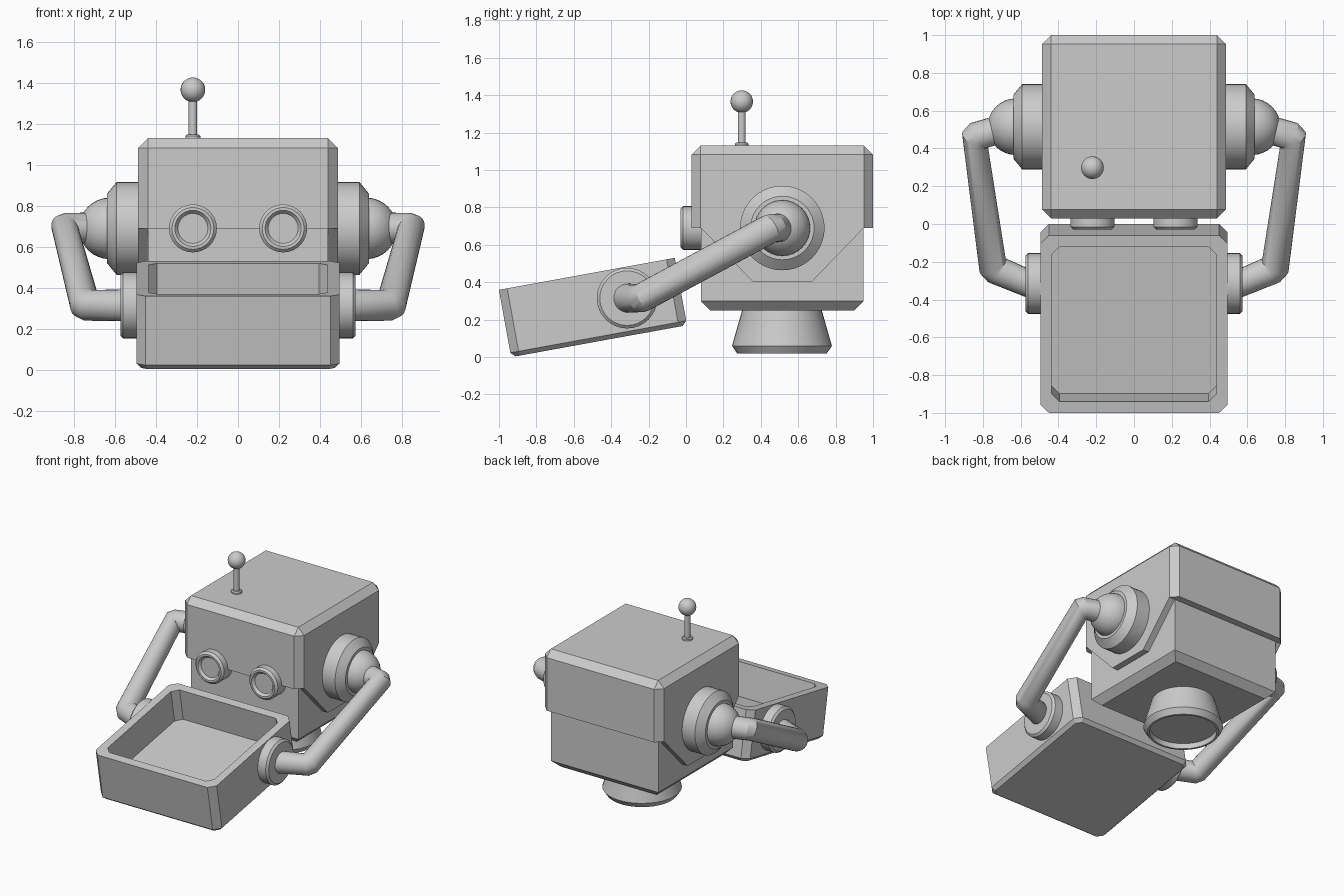
import bpy, bmesh, math
from mathutils import Vector, Matrix

if "Cube" in bpy.data.objects:
    bpy.data.objects.remove(bpy.data.objects["Cube"])

X_AXIS = Matrix.Rotation(math.radians(90), 4, 'Y')    # local z -> +x
FRONT = Matrix.Rotation(math.radians(90), 4, 'X')     # local z -> -y
SEGS = 32


def finish(name, bm, matrix=None, smooth=False, mirror=False):
    if matrix is not None:
        bm.transform(matrix)
    bmesh.ops.remove_doubles(bm, verts=bm.verts, dist=1e-5)
    bmesh.ops.recalc_face_normals(bm, faces=bm.faces)
    me = bpy.data.meshes.new(name)
    bm.to_mesh(me)
    bm.free()
    ob = bpy.data.objects.new(name, me)
    bpy.context.collection.objects.link(ob)
    if smooth:
        bpy.ops.object.select_all(action='DESELECT')
        ob.select_set(True)
        bpy.context.view_layer.objects.active = ob
        bpy.ops.object.shade_smooth_by_angle(angle=math.radians(30))
    if mirror:
        ob.modifiers.new("mirror", 'MIRROR')
    return ob


def box(lo, hi):
    bm = bmesh.new()
    bmesh.ops.create_cube(bm, size=1)
    lo, hi = Vector(lo), Vector(hi)
    for v in bm.verts:
        v.co = (lo + hi) / 2 + Vector(a * b for a, b in zip(v.co, hi - lo))
    return bm


def chamfer(bm, width, pick):
    edges = [e for e in bm.edges if pick(e)]
    bmesh.ops.bevel(bm, geom=edges, offset=width, segments=1, profile=0.5,
                    affect='EDGES', clamp_overlap=True)


def upright(e):
    d = e.verts[0].co - e.verts[1].co
    return abs(d.z) > 0.9 * d.length


def level(z):
    return lambda e: all(abs(v.co.z - z) < 1e-4 for v in e.verts)


def lathe(profile, segs=SEGS):
    """Turn (radius, height) points about local z."""
    bm = bmesh.new()
    vs = [bm.verts.new((r, 0, h)) for r, h in profile]
    es = [bm.edges.new(p) for p in zip(vs, vs[1:])]
    bmesh.ops.spin(bm, geom=vs + es, axis=(0, 0, 1), cent=(0, 0, 0),
                   angle=2 * math.pi, steps=segs, use_duplicate=False)
    return bm


def boolean(ob, cutter, operation):
    m = ob.modifiers.new("cut", 'BOOLEAN')
    m.operation, m.object, m.solver = operation, cutter, 'EXACT'
    cutter.hide_render = True
    cutter.hide_set(True)


# Head: lower box with chamfered underside
bm = box((-.44, .08, .25), (.44, .95, .9))
chamfer(bm, .05, level(.25))
finish("head_body", bm)

# Head: chamfered outer shell, trimmed to a tongue over each side
bm = box((-.487, .03, .3), (.487, 1.0, 1.13))
chamfer(bm, .048, lambda e: upright(e) or level(1.13)(e))
shell = finish("head_shell", bm)
outline = [(-.1, .69), (.08, .69), (.355, .405), (.675, .405), (.95, .69),
           (1.1, .69), (1.1, 1.3), (-.1, 1.3)]
bm = bmesh.new()
face = bm.faces.new([bm.verts.new((-.7, y, z)) for y, z in outline])
out = bmesh.ops.extrude_face_region(bm, geom=[face])
bmesh.ops.translate(bm, vec=(1.4, 0, 0),
                    verts=[g for g in out["geom"] if isinstance(g, bmesh.types.BMVert)])
boolean(shell, finish("shell_trim_cutter", bm), 'INTERSECT')

# Eyes with recessed lenses
finish("eyes", lathe([(0, -.1), (.117, -.1), (.117, .015), (.102, .03), (.088, .03),
                      (.073, .012), (0, .012)]),
       Matrix.Translation((.22, 0, .69)) @ FRONT, smooth=True, mirror=True)

# Antenna: collar, rod and ball
at = Matrix.Translation((-.22, .298, 0))
finish("antenna_rod", lathe([(0, 1.12), (.037, 1.12), (.037, 1.14), (.03, 1.147),
                             (.021, 1.147), (.021, 1.33), (0, 1.33)], 20), at, smooth=True)
bm = bmesh.new()
bmesh.ops.create_uvsphere(bm, u_segments=24, v_segments=16, radius=.06)
finish("antenna_ball", bm, at @ Matrix.Translation((0, 0, 1.366)), smooth=True)

# Neck: flared foot under the head, shallow recess beneath
finish("neck", lathe([(0, .27), (.21, .27), (.213, .25), (.267, .06), (.24, .02),
                      (.225, .02), (.225, .06), (0, .06)], 40),
       Matrix.Translation((0, .513, 0)), smooth=True)

# Shoulders: chamfered discs with domes
at = Matrix.Translation((0, .515, .69)) @ X_AXIS
finish("shoulder_discs", lathe([(0, .45), (.226, .45), (.226, .592), (.17, .638), (0, .638)], 40),
       at, smooth=True, mirror=True)
dome = [(.15 * math.cos(a), .625 + .15 * math.sin(a))
        for a in (math.radians(90 * i / 8) for i in range(9))]
finish("shoulder_domes", lathe([(0, .6), (.15, .6)] + dome[:-1] + [(0, .775)], 32),
       at, smooth=True, mirror=True)

# Arms: round tube through rings at the bends
rings = [((.66, .515, .69), (1, 0, 0)),
         ((.825, .468, .69), (.85, -.55, -.25)),
         ((.842, .447, .685), (.5, -.8, -.43)),
         ((.748, -.222, .325), (-.45, -.8, -.43)),
         ((.727, -.245, .315), (-.8, -.57, -.27)),
         ((.55, -.318, .315), (-1, 0, 0))]
bend = Vector((0, .375, -.69))
bm, loops = bmesh.new(), []
for c, n in rings:
    n = Vector(n).normalized()
    v = (bend - n * bend.dot(n)).normalized()
    u = n.cross(v)
    loops.append([bm.verts.new(Vector(c) + .078 * (math.cos(a) * u + math.sin(a) * v))
                  for a in (2 * math.pi * i / 24 for i in range(24))])
for a, b in zip(loops, loops[1:]):
    for i in range(24):
        j = (i + 1) % 24
        bm.faces.new((a[i], a[j], b[j], b[i]))
bm.faces.new(loops[0])
bm.faces.new(loops[-1])
finish("arms", bm, smooth=True, mirror=True)

# Tray: tilted open box held in front
tilt = Matrix.Translation((0, -.4975, .265)) @ Matrix.Rotation(math.radians(10.3), 4, 'X')
bm = box((-.495, -.478, -.183), (.495, .478, .183))
chamfer(bm, .045, upright)
chamfer(bm, .024, level(-.183))
tray = finish("tray", bm, tilt)
bm = box((-.436, -.417, -.055), (.436, .417, .4))
chamfer(bm, .042, upright)
boolean(tray, finish("tray_cutter", bm, tilt), 'DIFFERENCE')

# Hand discs on the tray sides
finish("hand_discs", lathe([(0, .48), (.162, .48), (.162, .56), (.146, .574), (0, .574)]),
       Matrix.Translation((0, -.315, .315)) @ X_AXIS, smooth=True, mirror=True)
